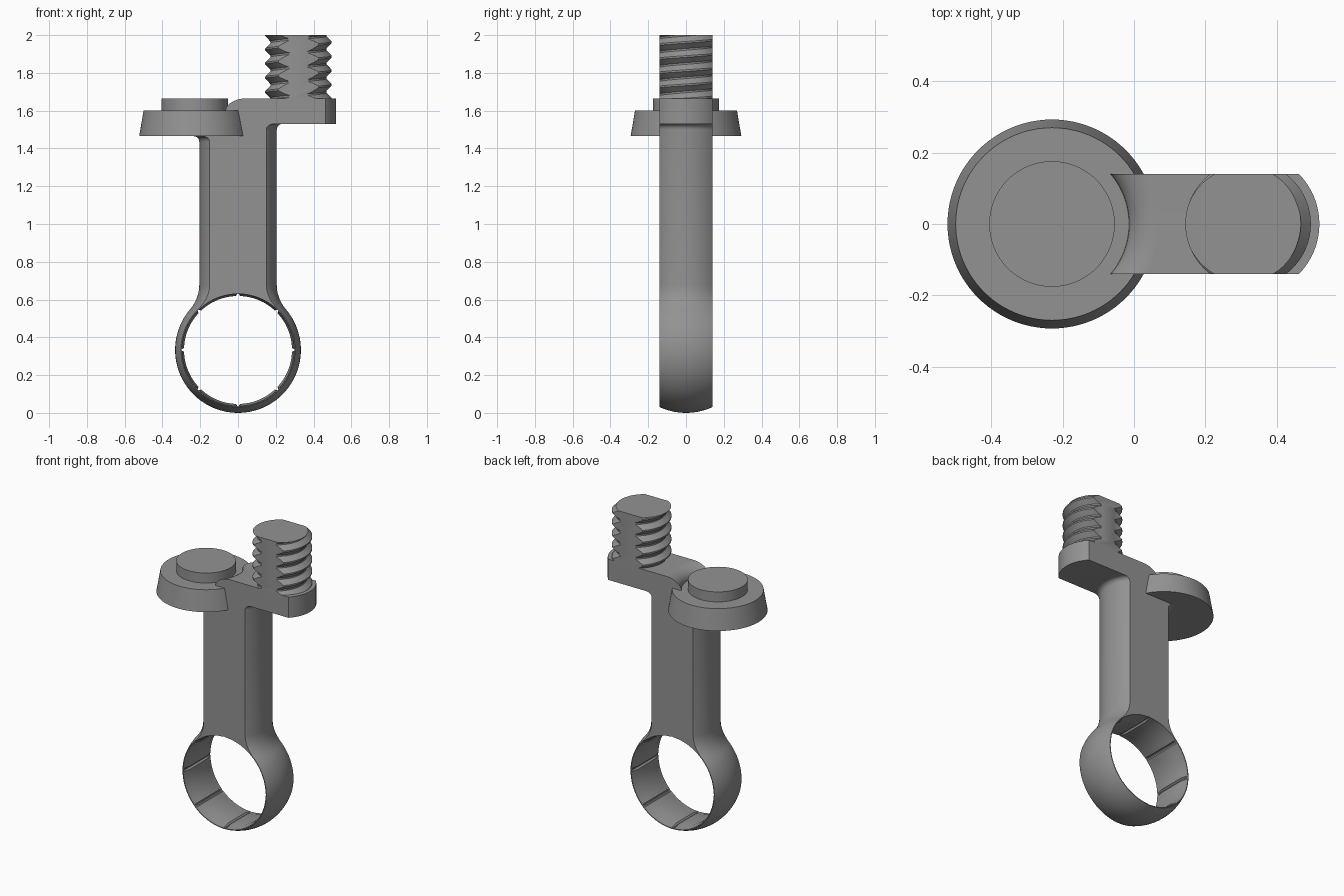
import bpy, bmesh, math
from mathutils import Vector

if "Cube" in bpy.data.objects:
    bpy.data.objects.remove(bpy.data.objects["Cube"])

grey = bpy.data.materials.new("mid_grey")
grey.diffuse_color = (0.29, 0.29, 0.29, 1)
grey.use_nodes = True
grey.node_tree.nodes["Principled BSDF"].inputs["Base Color"].default_value = grey.diffuse_color
HALF = 0.14                 # half thickness of the flat-sided body
DISC_X, BOLT_X = -0.23, 0.32
SEG = 96


def finish(name, bm):
    bmesh.ops.recalc_face_normals(bm, faces=bm.faces)
    mesh = bpy.data.meshes.new(name)
    bm.to_mesh(mesh)
    bm.free()
    ob = bpy.data.objects.new(name, mesh)
    bpy.context.collection.objects.link(ob)
    mesh.materials.append(grey)
    return ob


def loft(name, rings):
    """Bridge closed rings of points and cap both ends."""
    bm = bmesh.new()
    loops = [[bm.verts.new(p) for p in ring] for ring in rings]
    n = len(loops[0])
    for a, b in zip(loops, loops[1:]):
        for i in range(n):
            j = (i + 1) % n
            bm.faces.new((a[i], a[j], b[j], b[i]))
    bm.faces.new(loops[0])
    bm.faces.new(loops[-1])
    return finish(name, bm)


def circle(r, z, x=0.0):
    return [(x + r * math.cos(2 * math.pi * i / SEG),
             r * math.sin(2 * math.pi * i / SEG), z) for i in range(SEG)]


def lathe(name, profile, x=0.0):
    return loft(name, [circle(r, z, x) for r, z in profile])


def boolean(target, tool, operation):
    mod = target.modifiers.new(operation, 'BOOLEAN')
    mod.operation, mod.object, mod.solver = operation, tool, 'EXACT'
    bpy.context.view_layer.objects.active = target
    bpy.ops.object.modifier_apply(modifier=mod.name)
    bpy.data.objects.remove(tool)


def smooth(ob, deg=30):
    bpy.ops.object.select_all(action='DESELECT')
    ob.select_set(True)
    bpy.context.view_layer.objects.active = ob
    bpy.ops.object.shade_smooth_by_angle(angle=math.radians(deg))


# Body: ball end, concave neck and round stem turned about z
R, FIL = 0.333, 0.2
fx = 0.205 + FIL
fz = R + math.sqrt((R + FIL) ** 2 - fx ** 2)
join = math.atan2(fz - R, fx)
profile = []
for i in range(33):                                   # ball
    a = -math.pi / 2 + 0.03 + (join + math.pi / 2 - 0.03) * i / 32
    profile.append((R * math.cos(a), R + R * math.sin(a)))
for i in range(1, 13):                                # neck fillet
    a = math.pi + join * (1 - i / 12)
    profile.append((fx + FIL * math.cos(a), fz + FIL * math.sin(a)))
rings = [circle(r, z) for r, z in profile]
for i in range(7):                                    # flare under disc and arm
    a = math.pi / 2 * i / 6
    r, z = 0.235 - 0.03 * math.cos(a), 1.50 + 0.03 * math.sin(a)
    rings.append([(x, y, z - (0.065 if x < 0 else 0)) for x, y, _ in circle(r, z)])
rings.append(circle(0.235, 1.55))
body = loft("ring_and_stem", rings)

# Arm: bar with a rounded end
outline = [(-0.2, 0.2), (-0.2, -0.2)]
for i in range(33):
    a = -math.pi / 2 + math.pi * i / 32
    outline.append((BOLT_X + 0.2 * math.cos(a), 0.2 * math.sin(a)))
boolean(body, loft("arm", [[(x, y, z) for x, y in outline] for z in (1.53, 1.665)]), 'UNION')

# Flat front and back
slab = [(-1, -HALF), (1, -HALF), (1, HALF), (-1, HALF)]
boolean(body, loft("slab", [[(x, y, z) for x, y in slab] for z in (-1, 3)]), 'INTERSECT')

# Ring opening: narrower in the middle, eight shallow grooves
angles = []
for k in range(8):
    c = k * math.pi / 4
    angles += [(c - 0.035, 0), (c - 0.012, 1), (c + 0.012, 1), (c + 0.035, 0)]
    angles += [(c + 0.035 + (math.pi / 4 - 0.07) * j / 8, 0) for j in range(1, 8)]
rings = []
for y, r in ((-0.2, 0.297), (-0.13, 0.297), (-0.09, 0.286),
             (0.09, 0.286), (0.13, 0.297), (0.2, 0.297)):
    rings.append([((0.2985 if g else r) * math.cos(a), y,
                   R + (0.2985 if g else r) * math.sin(a)) for a, g in angles])
boolean(body, loft("opening", rings), 'DIFFERENCE')

# Rounded clearance in the arm around the disc
seat = [(0.216, 1.599)]
for i in range(11):
    a = math.pi / 2 * i / 10
    seat.append((0.216 + 0.094 * (1 - math.cos(a)), 1.6 + 0.0655 * math.sin(a)))
seat.append((0.31, 1.75))
boolean(body, lathe("seat", seat, DISC_X), 'DIFFERENCE')
smooth(body)

# Tapered disc with raised cap
disc = lathe("disc", [(0.293, 1.465), (0.27, 1.6), (0.176, 1.6), (0.176, 1.665)], DISC_X)
smooth(disc)

# Threaded bolt: helical strip trimmed flat on four planes
PITCH, N = 0.075, 64
shape = ((0.0, 0.148), (0.12, 0.148), (0.5, 0.176), (0.62, 0.176))
bm = bmesh.new()
verts = []
for i in range(N * 9):
    a = 2 * math.pi * i / N
    z0 = 1.47 + PITCH * i / N
    verts.append([bm.verts.new((BOLT_X + r * math.cos(a), r * math.sin(a), z0 + f * PITCH))
                  for f, r in shape])
for i in range(N * 8 - 1):
    a = verts[i] + [verts[i + N][0]]
    b = verts[i + 1] + [verts[i + N + 1][0]]
    for j in range(4):
        bm.faces.new((a[j], b[j], b[j + 1], a[j + 1]))
for co, no in (((0, 0, 1.64), (0, 0, -1)), ((0, 0, 2.0), (0, 0, 1)),
               ((0, -HALF, 0), (0, -1, 0)), ((0, HALF, 0), (0, 1, 0))):
    bmesh.ops.bisect_plane(bm, geom=bm.verts[:] + bm.edges[:] + bm.faces[:], dist=1e-6,
                           plane_co=co, plane_no=no, clear_outer=True)
    p, n = Vector(co), Vector(no)
    cut = [e for e in bm.edges if e.is_boundary
           and all(abs((v.co - p).dot(n)) < 1e-5 for v in e.verts)]
    bmesh.ops.edgeloop_fill(bm, edges=cut)
bolt = finish("threaded_bolt", bm)
smooth(bolt, 25)
